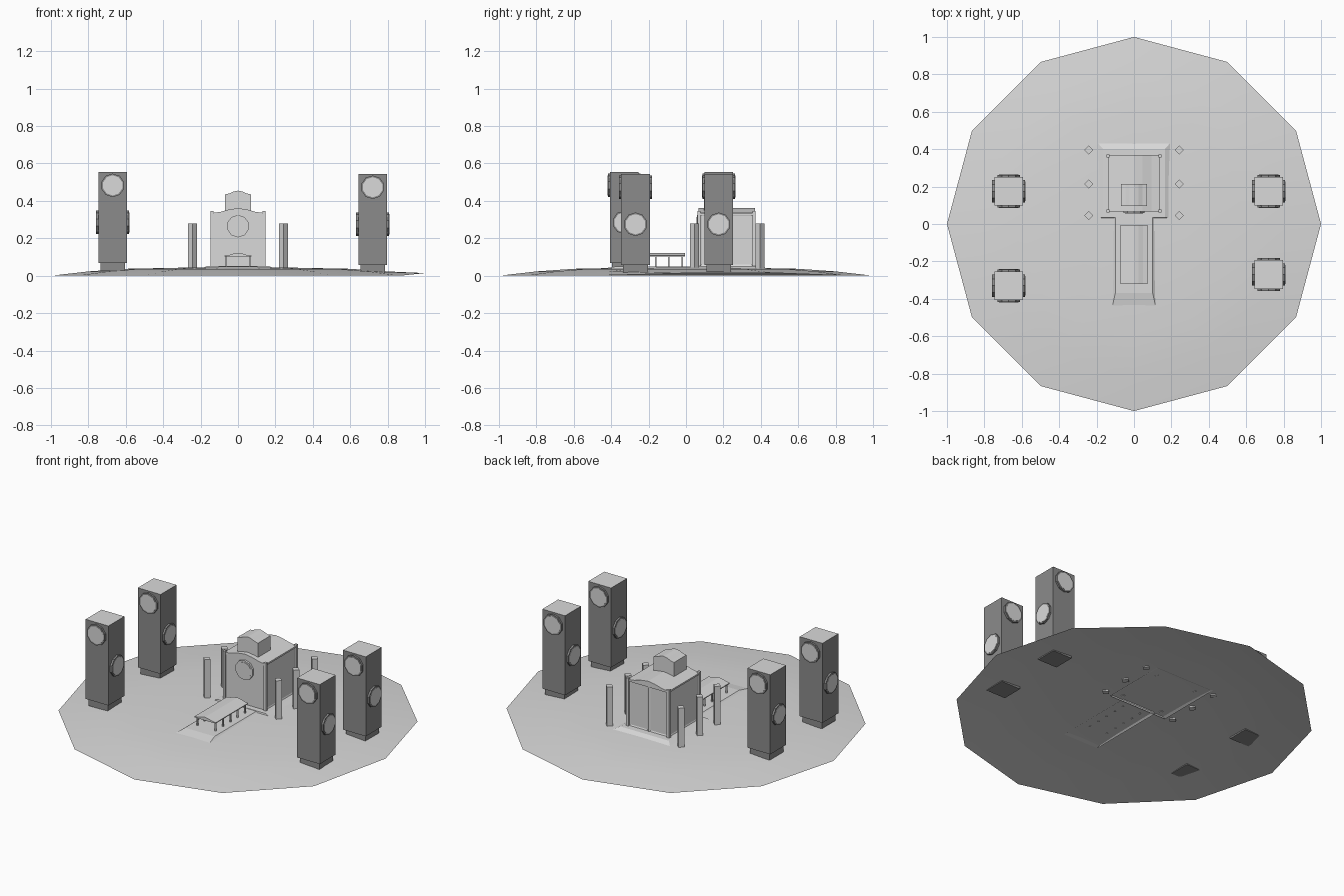
import bpy, bmesh, math
from mathutils import Matrix, Vector

if "Cube" in bpy.data.objects:
    bpy.data.objects.remove(bpy.data.objects["Cube"])


def material(name, v):
    m = bpy.data.materials.new(name)
    m.diffuse_color = (v, v, v, 1)
    m.use_nodes = True
    m.node_tree.nodes["Principled BSDF"].inputs["Base Color"].default_value = m.diffuse_color
    return m


LIGHT = material("light_grey", 0.70)
DARK = material("dark_grey", 0.26)


def finish(name, bm, *mats):
    me = bpy.data.meshes.new(name)
    bm.to_mesh(me)
    bm.free()
    for m in mats:
        me.materials.append(m)
    ob = bpy.data.objects.new(name, me)
    bpy.context.collection.objects.link(ob)
    return ob


def box(name, x0, x1, y0, y1, z0, z1, mat):
    bm = bmesh.new()
    mtx = Matrix.Translation(((x0 + x1) / 2, (y0 + y1) / 2, (z0 + z1) / 2)) @ \
        Matrix.Diagonal((x1 - x0, y1 - y0, z1 - z0, 1))
    bmesh.ops.create_cube(bm, size=1, matrix=mtx)
    return finish(name, bm, mat)


def disc(name, centre, normal, radius, depth, mat, n=10):
    bm = bmesh.new()
    rot = Vector(normal).to_track_quat('Z', 'Y').to_matrix().to_4x4()
    bmesh.ops.create_cone(bm, cap_ends=True, segments=n, radius1=radius, radius2=radius,
                          depth=depth, matrix=Matrix.Translation(centre) @ rot)
    return finish(name, bm, mat)


def extrude_profile(name, pts, y0, y1, mat):
    # closed x/z outline pushed along y
    bm = bmesh.new()
    f = bm.faces.new([bm.verts.new((x, y0, z)) for x, z in pts])
    r = bmesh.ops.extrude_face_region(bm, geom=[f])
    for v in r["geom"]:
        if isinstance(v, bmesh.types.BMVert):
            v.co.y = y1
    bmesh.ops.recalc_face_normals(bm, faces=bm.faces[:])
    return finish(name, bm, mat)


def frustum(name, bottom, top, z0, z1, mat):
    # open-bottomed bank with sloping sides; rectangles are x0, x1, y0, y1
    bm = bmesh.new()
    rings = []
    for (x0, x1, y0, y1), z in ((bottom, z0), (top, z1)):
        rings.append([bm.verts.new((x, y, z)) for x, y in
                      ((x0, y0), (x1, y0), (x1, y1), (x0, y1))])
    for i in range(4):
        j = (i + 1) % 4
        bm.faces.new((rings[0][i], rings[0][j], rings[1][j], rings[1][i]))
    bm.faces.new(rings[1])
    return finish(name, bm, mat)


# island ground: low twelve-sided mound, a single open sheet
bm = bmesh.new()
centre = bm.verts.new((0, 0, 0.045))
prev = None
for r, h in ((0.3, 0.043), (0.6, 0.037), (0.8, 0.023), (1.0, 0.0)):
    ring = []
    for i in range(12):
        a = math.radians(30 * i)
        z = h
        if r == 1.0 and i in (0, 1):
            z = 0.014
        ring.append(bm.verts.new((r * math.cos(a), r * math.sin(a), z)))
    for i in range(12):
        j = (i + 1) % 12
        if prev is None:
            bm.faces.new((centre, ring[i], ring[j]))
        else:
            bm.faces.new((prev[i], ring[i], ring[j], prev[j]))
    prev = ring
ground = finish("island_ground", bm, LIGHT)
for p in ground.data.polygons:
    p.use_smooth = True

# banks under the hall and the walkway
frustum("hall_bank", (-0.20, 0.20, 0.03, 0.44), (-0.165, 0.165, 0.035, 0.40), 0.036, 0.052, LIGHT)
frustum("walkway_bank", (-0.12, 0.12, -0.46, 0.04), (-0.10, 0.10, -0.37, 0.04), 0.036, 0.050, LIGHT)

# four towers with round dials
for tx, ty, top in ((-0.67, 0.175, 0.555), (-0.67, -0.33, 0.555),
                    (0.72, 0.175, 0.545), (0.72, -0.27, 0.545)):
    h, b = 0.077, 0.066
    box("tower_foot", tx - b, tx + b, ty - b, ty + b, top - 0.53, top - 0.485, DARK)
    body = box("tower_body", tx - h, tx + h, ty - h, ty + h, top - 0.487, top, DARK)
    body.data.materials.append(LIGHT)
    for p in body.data.polygons:
        if p.normal.z > 0.5:
            p.material_index = 1
    for nx, ny, drop in ((1, 0, 0.27), (-1, 0, 0.27), (0, 1, 0.072), (0, -1, 0.072)):
        n = Vector((nx, ny, 0))
        c = Vector((tx, ty, top - drop))
        disc("dial_rim", c + n * (h + 0.005), n, 0.063, 0.012, DARK)
        disc("dial_face", c + n * (h + 0.008), n, 0.054, 0.009, LIGHT)

# hall walls with recessed panels
bm = bmesh.new()
mtx = Matrix.Translation((0, 0.217, 0.19)) @ Matrix.Diagonal((0.28, 0.294, 0.29, 1))
bmesh.ops.create_cube(bm, size=1, matrix=mtx)
back = [f for f in bm.faces if f.normal.y > 0.5][0]
edges = [e for e in back.edges if abs(e.verts[0].co.z - e.verts[1].co.z) < 0.01]
bmesh.ops.subdivide_edges(bm, edges=edges, cuts=1)
bm.normal_update()
panels = [f for f in bm.faces if f.normal.y > 0.5 or abs(f.normal.x) > 0.5]
bmesh.ops.inset_individual(bm, faces=panels, thickness=0.02, depth=-0.007)
finish("hall_walls", bm, LIGHT)

# hall corner posts
for sx in (-1, 1):
    for y in (0.07, 0.364):
        x = sx * 0.138
        box("corner_post", x - 0.008, x + 0.008, y - 0.008, y + 0.008, 0.04, 0.345, LIGHT)


# gently arched roofs
def arch(half, low, eave, rise):
    n = 6
    pts = [(-half, low)]
    for i in range(n + 1):
        t = -1 + 2 * i / n
        pts.append((half * t, eave + rise * (math.cos(math.pi * t) + 1) / 2))
    return pts + [(half, low)]


extrude_profile("hall_roof", arch(0.14, 0.325, 0.335, 0.026), 0.066, 0.368, LIGHT)
extrude_profile("roof_turret", arch(0.069, 0.33, 0.435, 0.02), 0.095, 0.215, LIGHT)
extrude_profile("canopy_roof", arch(0.072, 0.102, 0.107, 0.015), -0.32, -0.005, LIGHT)

# round window on the hall front
disc("window_rim", (0, 0.065, 0.265), (0, -1, 0), 0.06, 0.014, LIGHT)
disc("window_pane", (0, 0.061, 0.265), (0, -1, 0), 0.05, 0.009, LIGHT)

# canopy posts
for sx in (-1, 1):
    for i in range(5):
        x, y = sx * 0.062, -0.305 + i * 0.071
        box("canopy_post", x - 0.004, x + 0.004, y - 0.004, y + 0.004, 0.04, 0.106, LIGHT)

# free-standing diamond pillars
for sx in (-1, 1):
    for y in (0.045, 0.215, 0.395):
        disc("pillar", (sx * 0.242, y, 0.157), (0, 0, 1), 0.024, 0.243, LIGHT, 4)
